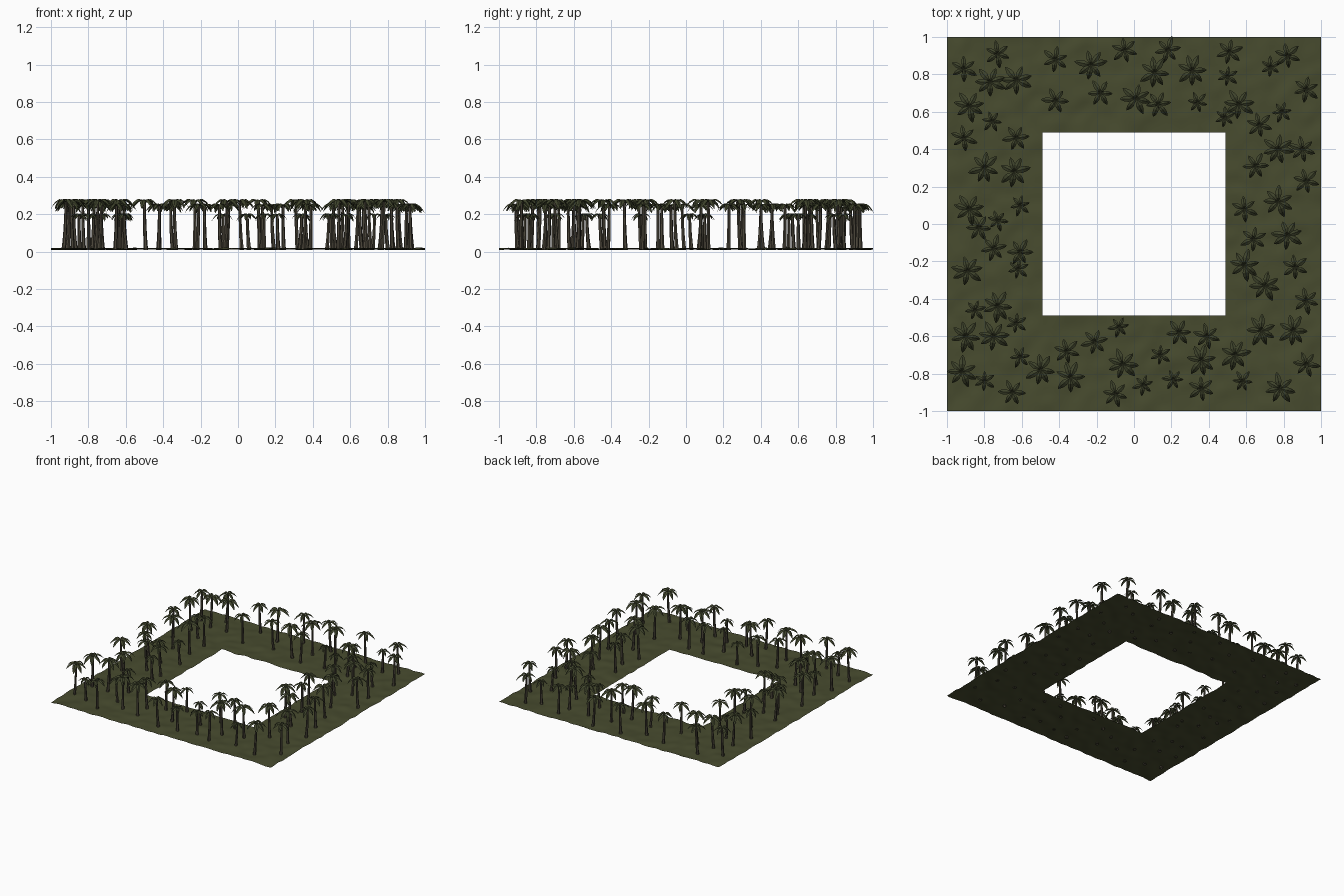
import bpy, bmesh, math, random
from mathutils import Vector, noise

if "Cube" in bpy.data.objects:
    bpy.data.objects.remove(bpy.data.objects["Cube"])

random.seed(4)


def material(name, rgb):
    m = bpy.data.materials.new(name)
    m.diffuse_color = (*rgb, 1)
    m.use_nodes = True
    m.node_tree.nodes["Principled BSDF"].inputs["Base Color"].default_value = m.diffuse_color
    return m


GRASS = material("olive ground", (0.064, 0.071, 0.028))
LEAF = material("dark olive leaf", (0.050, 0.058, 0.025))
BARK = material("grey brown bark", (0.072, 0.062, 0.043))


def add_object(name, mesh, loc=(0, 0, 0), turn=0):
    o = bpy.data.objects.new(name, mesh)
    o.location = loc
    o.rotation_euler.z = turn
    bpy.context.collection.objects.link(o)
    return o


# square ring of uneven ground
def make_ground():
    bm = bmesh.new()
    bmesh.ops.create_grid(bm, x_segments=80, y_segments=80, size=1)
    hole = [f for f in bm.faces
            if max(abs(f.calc_center_median().x), abs(f.calc_center_median().y)) < 0.5]
    bmesh.ops.delete(bm, geom=hole, context='FACES')
    for v in bm.verts:
        # pull the inner rim slightly into the hole
        for a in range(2):
            if abs(abs(v.co[a]) - 0.5) < 0.001 and abs(v.co[1 - a]) < 0.501:
                v.co[a] *= 0.98
        n = noise.noise(Vector((v.co.x * 13, v.co.y * 13, 0.3)))
        v.co.z = min(0.024, max(0, 0.015 + 0.009 * n))
    me = bpy.data.meshes.new("ground")
    for f in bm.faces:
        f.smooth = True
    bm.to_mesh(me)
    bm.free()
    me.materials.append(GRASS)
    return add_object("ground", me)


# palm with its crown centred above the origin
def make_palm(name, height, radius, leaves):
    bm = bmesh.new()
    crown = height - 0.2 * radius
    # trunk: bent, tapering tube with slight rings
    sides, rows, rings = 6, 6, []
    for i in range(rows + 1):
        t = i / rows
        r = 0.0125 - 0.005 * t ** 0.6
        bend = 0.012 * (1 - t) ** 2
        rings.append([bm.verts.new((bend + r * math.cos(k * math.tau / sides),
                                    r * math.sin(k * math.tau / sides),
                                    0.008 + t * (crown - 0.008))) for k in range(sides)])
    for a, b in zip(rings, rings[1:]):
        for k in range(sides):
            j = (k + 1) % sides
            bm.faces.new((a[k], a[j], b[j], b[k])).material_index = 0
    bm.faces.new(rings[-1]).material_index = 0
    # fronds: folded arching blades (distance, half width, drop), in crown radii
    profile = [(0.02, 0.04, 0.2), (0.22, 0.11, 0.03), (0.45, 0.19, 0.0),
               (0.68, 0.17, 0.14), (0.87, 0.10, 0.36), (1.0, 0.01, 0.6)]
    for k in range(leaves):
        ang = k * math.tau / leaves + random.uniform(-0.15, 0.15)
        s = radius * random.uniform(0.9, 1.08)
        d = Vector((math.cos(ang), math.sin(ang), 0))
        p = Vector((-d.y, d.x, 0))
        lift = random.uniform(-0.006, 0.002)
        rows_ = []
        for dist, w, drop in profile:
            mid = d * dist * s + Vector((0, 0, height + lift * dist - drop * s))
            low = Vector((0, 0, -0.55 * w * s))
            rows_.append([bm.verts.new(c) for c in
                          (mid - p * w * s + low, mid, mid + p * w * s + low)])
        for a, b in zip(rows_, rows_[1:]):
            for c in range(2):
                bm.faces.new((a[c], b[c], b[c + 1], a[c + 1])).material_index = 1
    me = bpy.data.meshes.new(name)
    bm.to_mesh(me)
    bm.free()
    me.materials.append(BARK)
    me.materials.append(LEAF)
    return me


# palm positions grouped by size
TALL = [(-.77, .76), (-.23, .85), (.11, .81), (.31, .82), (.01, .67), (.56, .64),
        (.77, .40), (.77, .12), (.82, -.06), (.59, -.22), (.70, -.33), (.68, -.57),
        (.85, -.57), (.78, -.88), (.54, -.70), (.36, -.73), (-.06, -.75), (-.34, -.82),
        (-.50, -.78), (-.92, -.79), (-.90, -.60), (-.75, -.60), (-.73, -.44),
        (-.89, -.25), (-.64, .28), (-.80, .30), (-.88, .08), (-.88, .63), (-.63, .77)]
MEDIUM = [(-.91, .83), (-.73, .91), (-.42, .88), (-.42, .66), (-.18, .70), (-.05, .93),
          (.18, .93), (.13, .64), (.51, .92), (.82, .90), (.92, .72), (.67, .53),
          (.65, .31), (.90, .40), (.92, .23), (.59, .08), (.64, -.08), (.86, -.23),
          (.92, -.41), (.92, -.75), (.39, -.60), (.24, -.58), (.36, -.88), (-.10, -.91),
          (-.21, -.63), (-.36, -.68), (-.65, -.90), (-.61, -.15), (-.75, -.13),
          (-.83, -.02), (-.91, .46), (-.63, .46)]
SHORT = [(-.76, .55), (.34, .65), (.50, .79), (.485, .57), (.79, .60), (.73, .84),
         (.14, -.70), (.05, -.86), (.21, -.83), (.58, -.84), (-.61, -.71), (-.80, -.84),
         (-.63, -.53), (-.85, -.46), (-.62, -.24), (-.08, -.55), (-.73, .02), (-.61, .10)]

make_ground()
for name, h, r, n, spots in (("tall_palm", 0.282, 0.086, 7, TALL),
                             ("medium_palm", 0.258, 0.072, 6, MEDIUM),
                             ("short_palm", 0.205, 0.058, 6, SHORT)):
    mesh = make_palm(name, h, r, n)
    for x, y in spots:
        add_object(name, mesh, (x, y, 0), random.uniform(0, math.tau))
